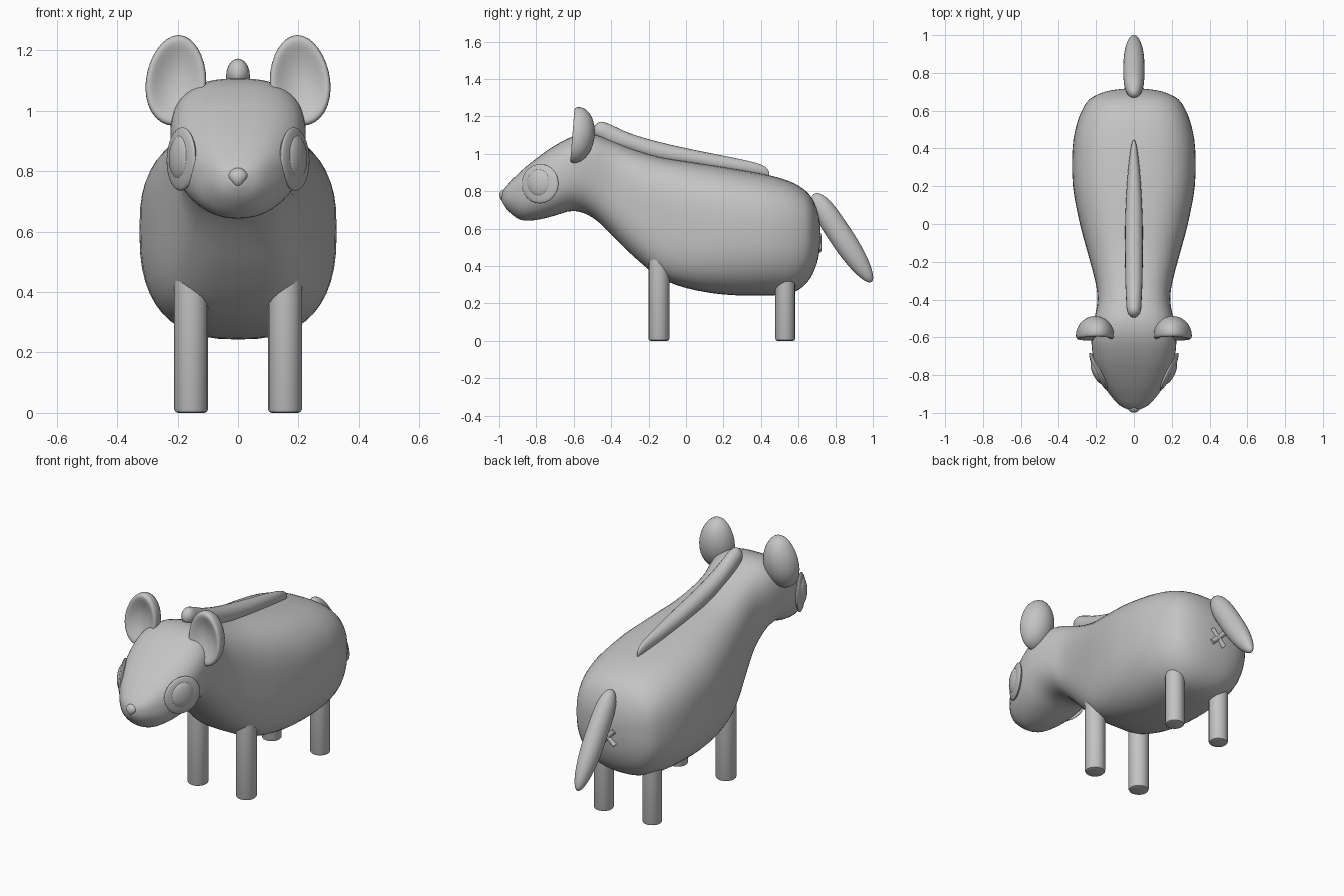
import bpy, bmesh, math
from mathutils import Matrix, Vector

if "Cube" in bpy.data.objects:
    bpy.data.objects.remove(bpy.data.objects["Cube"])

grey = bpy.data.materials.new("plain grey")
grey.diffuse_color = (0.55, 0.55, 0.55, 1)
grey.use_nodes = True
grey.node_tree.nodes["Principled BSDF"].inputs["Base Color"].default_value = grey.diffuse_color


def finish(name, bm, angle=40):
    bmesh.ops.recalc_face_normals(bm, faces=bm.faces)
    me = bpy.data.meshes.new(name)
    bm.to_mesh(me)
    bm.free()
    me.materials.append(grey)
    ob = bpy.data.objects.new(name, me)
    bpy.context.collection.objects.link(ob)
    bpy.ops.object.select_all(action='DESELECT')
    bpy.context.view_layer.objects.active = ob
    ob.select_set(True)
    bpy.ops.object.shade_smooth_by_angle(angle=math.radians(angle))
    return ob


def smooth_sections(rows, steps):
    """Catmull-Rom interpolation between section rows."""
    out = []
    for i in range(len(rows) - 1):
        a, b, c, d = (rows[max(0, min(len(rows) - 1, i + k))] for k in (-1, 0, 1, 2))
        for s in range(steps):
            t = s / steps
            out.append([0.5 * (2 * q + (r - p) * t + (2 * p - 5 * q + 4 * r - u) * t * t
                               + (3 * q - p - 3 * r + u) * t ** 3)
                        for p, q, r, u in zip(a, b, c, d)])
    return out + [list(rows[-1])]


def loft(name, rows, n_top, mid=0.5, sides=48, steps=3):
    """Rows of (y, top z, bottom z, half width, underside squareness) skinned with rings."""
    bm = bmesh.new()
    rings = []
    for y, top, bot, w, n_bottom in smooth_sections(rows, steps):
        ring = []
        zc = bot + (top - bot) * mid
        for k in range(sides):
            a = 2 * math.pi * k / sides
            c, s = math.cos(a), math.sin(a)
            e = 2 / (n_top if s > 0 else n_bottom)
            x = w * math.copysign(abs(c) ** e, c)
            z = zc + ((top - zc) if s > 0 else (zc - bot)) * math.copysign(abs(s) ** e, s)
            ring.append(bm.verts.new((x, y, z)))
        rings.append(ring)
    for r0, r1 in zip(rings, rings[1:]):
        for k in range(sides):
            j = (k + 1) % sides
            bm.faces.new((r0[k], r0[j], r1[j], r1[k]))
    bm.faces.new(rings[0])
    bm.faces.new(rings[-1])
    return finish(name, bm, 60)


def ellipsoid(name, loc, radii, axis, blunt=False):
    """Ellipsoid whose local z points along axis; blunt squares off the lower end."""
    bm = bmesh.new()
    bmesh.ops.create_uvsphere(bm, u_segments=32, v_segments=20, radius=1)
    for v in bm.verts:
        if blunt and v.co.z < 0:
            f = math.sqrt(1 + v.co.z ** 2)
            v.co.x *= f
            v.co.y *= f
    rot = Vector(axis).to_track_quat('Z', 'Y').to_matrix().to_4x4()
    bm.transform(Matrix.Translation(loc) @ rot @ Matrix.Diagonal((*radii, 1)))
    return finish(name, bm)


# body, neck and head in one skin
loft("body", [
    (-0.987, 0.79, 0.75, 0.018, 2), (-0.96, 0.83, 0.705, 0.075, 2), (-0.90, 0.89, 0.655, 0.13, 2.1),
    (-0.85, 0.935, 0.643, 0.162, 2.2), (-0.78, 0.99, 0.65, 0.194, 2.3),
    (-0.70, 1.045, 0.67, 0.217, 2.4), (-0.60, 1.095, 0.695, 0.224, 2.4),
    (-0.50, 1.105, 0.66, 0.208, 2.4), (-0.40, 1.07, 0.57, 0.192, 2.6),
    (-0.30, 1.03, 0.47, 0.205, 3), (-0.15, 0.985, 0.345, 0.245, 3.5),
    (0.0, 0.96, 0.283, 0.285, 3.2), (0.20, 0.93, 0.248, 0.322, 2.7),
    (0.40, 0.895, 0.243, 0.324, 2.5), (0.52, 0.865, 0.248, 0.304, 2.4),
    (0.60, 0.83, 0.273, 0.275, 2.4), (0.66, 0.78, 0.33, 0.235, 2.4),
    (0.70, 0.70, 0.42, 0.155, 2.3), (0.716, 0.62, 0.51, 0.06, 2)], 2.7, 0.54)

# ridge along the back
loft("mane", [
    (-0.495, 1.135, 1.11, 0.008, 2), (-0.48, 1.16, 1.09, 0.028, 2), (-0.45, 1.172, 1.07, 0.038, 2),
    (-0.40, 1.155, 1.04, 0.041, 2), (-0.30, 1.11, 1.01, 0.045, 2), (-0.15, 1.065, 0.96, 0.047, 2),
    (0.05, 1.02, 0.93, 0.045, 2), (0.25, 0.98, 0.90, 0.034, 2), (0.38, 0.95, 0.885, 0.02, 2),
    (0.43, 0.925, 0.88, 0.01, 2), (0.445, 0.90, 0.88, 0.003, 2)], 2, 0.5, 20)

# tail
ellipsoid("tail", (0, 0.837, 0.55), (0.056, 0.064, 0.282), (0, 0.55, -0.83), True)

# crossed bars under the tail
bm = bmesh.new()
for tilt in (45, -45):
    bmesh.ops.create_cone(bm, cap_ends=True, segments=12, radius1=0.015, radius2=0.015, depth=0.12,
                          matrix=Matrix.Translation((0, 0.712, 0.525))
                          @ Matrix.Rotation(math.radians(tilt), 4, 'Y'))
finish("rear_cross", bm)

# nose: rounded wedge, wider at the top
bm = bmesh.new()
bmesh.ops.create_uvsphere(bm, u_segments=16, v_segments=10, radius=1)
for v in bm.verts:
    x, y, z = v.co
    v.co = (x * 0.032 * (1 + 0.45 * min(z, 0.2)), -0.972 + y * 0.027, 0.778 + z * 0.033)
finish("nose", bm)

for side, sx in (("left", 1), ("right", -1)):
    # eyes: flat disc with a raised pupil
    out = (sx * 0.9, -0.42, 0.03)
    ellipsoid(side + "_eye_rim", (sx * 0.187, -0.78, 0.84), (0.108, 0.105, 0.02), out)
    ellipsoid(side + "_eye", (sx * 0.19, -0.785, 0.845), (0.07, 0.075, 0.028), out)

    # ears: domed behind, shallow dish in front
    bm = bmesh.new()
    bmesh.ops.create_uvsphere(bm, u_segments=32, v_segments=24, radius=1,
                              matrix=Matrix.Rotation(math.radians(90), 4, 'X'))
    for v in bm.verts:
        x, y, z = v.co
        y = y * 0.1 if y > 0 else -0.022 * math.sin(-y * math.pi) + 0.012 * y * y
        v.co = (sx * (0.205 + 0.1 * x * (1 - 0.08 * z) - 0.008 * z),
                -0.588 + y + 0.012 * z, 1.1 + 0.15 * z)
    finish(side + "_ear", bm)

    # legs with a small rounded foot edge
    for end, y, r in (("front", -0.145, 0.056), ("back", 0.53, 0.053)):
        bm = bmesh.new()
        bmesh.ops.create_cone(bm, cap_ends=True, segments=16, radius1=r, radius2=r, depth=0.44,
                              matrix=Matrix.Translation((sx * 0.155, y, 0.22)))
        rim = [e for e in bm.edges if all(v.co.z < 0.01 for v in e.verts)]
        bmesh.ops.bevel(bm, geom=rim, offset=0.012, segments=2, affect='EDGES', profile=0.5)
        finish(f"{end}_{side}_leg", bm)
